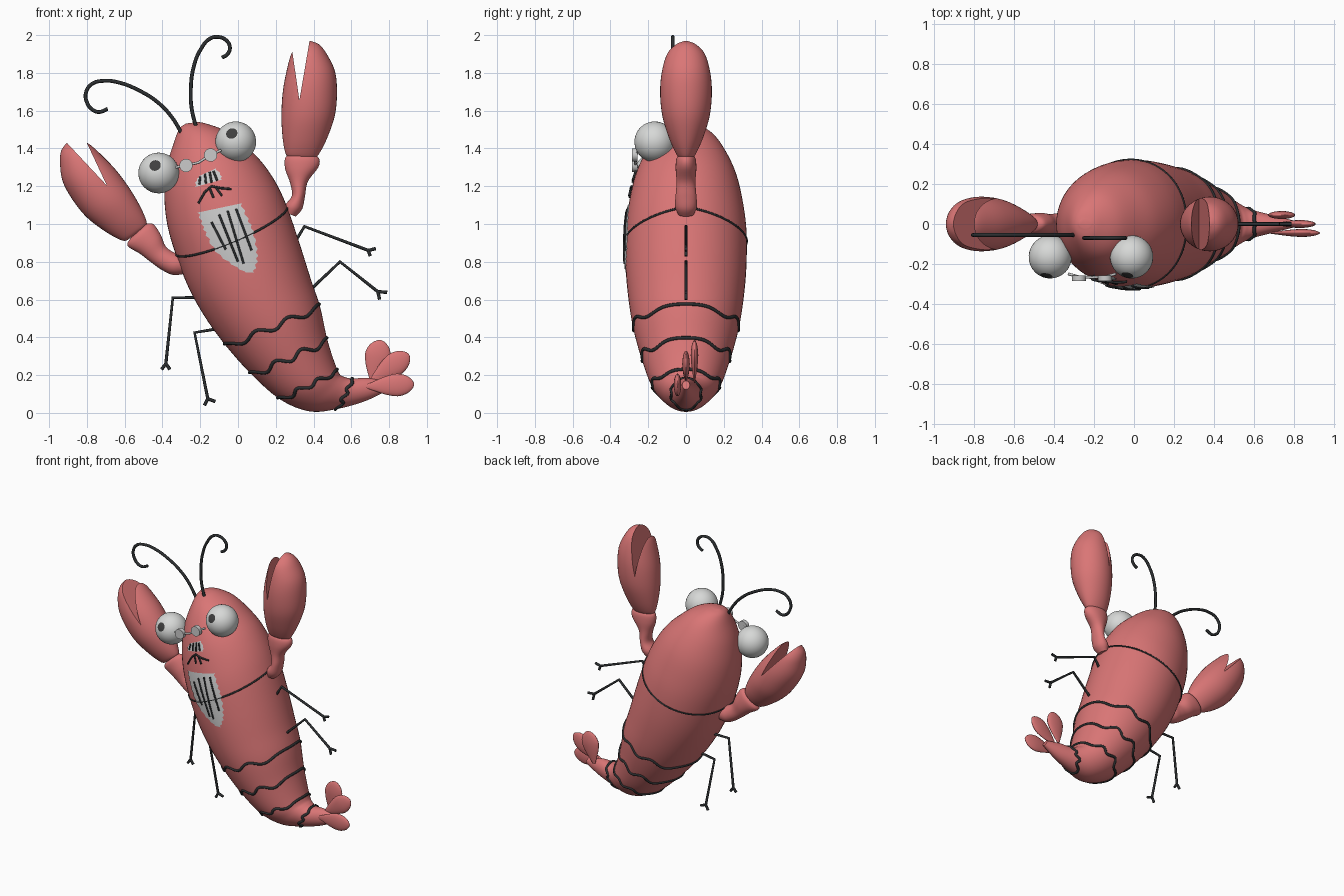
import bpy, bmesh, math
from mathutils import Vector, Matrix

if "Cube" in bpy.data.objects:
    bpy.data.objects.remove(bpy.data.objects["Cube"])


def material(name, r, g, b):
    m = bpy.data.materials.new(name)
    m.use_nodes = True
    m.diffuse_color = (r, g, b, 1)
    m.node_tree.nodes["Principled BSDF"].inputs["Base Color"].default_value = (r, g, b, 1)
    return m


RED = material("shell red", .70, .18, .18)
WHITE = material("eye white", .68, .69, .68)
PALE = material("pale grey", .60, .60, .60)
DARK = material("line dark", .025, .028, .03)
PUPIL = material("pupil grey", .05, .05, .05)


def finish(name, bm, *mats, angle=40):
    bmesh.ops.recalc_face_normals(bm, faces=bm.faces)
    me = bpy.data.meshes.new(name)
    bm.to_mesh(me)
    bm.free()
    ob = bpy.data.objects.new(name, me)
    bpy.context.collection.objects.link(ob)
    for m in mats:
        me.materials.append(m)
    activate(ob)
    bpy.ops.object.shade_smooth_by_angle(angle=math.radians(angle))
    return ob


def activate(ob):
    bpy.ops.object.select_all(action='DESELECT')
    ob.select_set(True)
    bpy.context.view_layer.objects.active = ob


# A station is (left x, left z, right x, right z, half depth)
def station(st, t):
    i = max(0, min(int(t), len(st) - 2))
    f = t - i
    a, b, c, d = (Vector(st[max(0, min(j, len(st) - 1))]) for j in range(i - 1, i + 3))
    return (b * 2 + (c - a) * f + (a * 2 - b * 5 + c * 4 - d) * f ** 2
            + (b * 3 - a - c * 3 + d) * f ** 3) / 2


def surface(st, t, ang, y=0):
    lx, lz, rx, rz, d = station(st, t)
    u = (1 + math.cos(ang)) / 2
    return Vector((lx + (rx - lx) * u, y - d * math.sin(ang), lz + (rz - lz) * u))


def loft(name, st, mat=RED, y=0, sides=40, steps=5):
    bm = bmesh.new()
    rings = []
    for k in range((len(st) - 1) * steps + 1):
        rings.append([bm.verts.new(surface(st, k / steps, math.tau * j / sides, y))
                      for j in range(sides)])
    for a, b in zip(rings, rings[1:]):
        for j in range(sides):
            bm.faces.new((a[j], a[j - 1], b[j - 1], b[j]))
    bm.faces.new(rings[0])
    bm.faces.new(rings[-1][::-1])
    return finish(name, bm, mat)


def tube(name, paths, radius, mat=DARK, closed=False, kind='POLY'):
    cu = bpy.data.curves.new(name, 'CURVE')
    cu.dimensions = '3D'
    cu.bevel_depth = radius
    cu.bevel_resolution = 2
    cu.use_fill_caps = True
    for path in paths:
        sp = cu.splines.new(kind)
        if kind == 'BEZIER':
            sp.bezier_points.add(len(path) - 1)
            for p, co in zip(sp.bezier_points, path):
                p.co = co
                p.handle_left_type = p.handle_right_type = 'AUTO'
        else:
            sp.points.add(len(path) - 1)
            for p, co in zip(sp.points, path):
                p.co = (*co, 1)
        sp.use_cyclic_u = closed
    cu.materials.append(mat)
    ob = bpy.data.objects.new(name, cu)
    bpy.context.collection.objects.link(ob)
    activate(ob)
    bpy.ops.object.convert(target='MESH')
    return ob


# Body, swept from head to tail
BODY = [(-.275, 1.532, -.215, 1.54, .02), (-.31, 1.505, -.17, 1.532, .08),
        (-.34, 1.43, -.07, 1.495, .155), (-.375, 1.31, .03, 1.42, .22),
        (-.39, 1.16, .12, 1.335, .27), (-.375, 1.0, .20, 1.22, .302),
        (-.33, .84, .26, 1.09, .32), (-.26, .66, .325, .90, .32),
        (-.17, .50, .385, .71, .305), (-.06, .35, .435, .56, .28),
        (.075, .20, .475, .38, .235), (.225, .07, .53, .22, .18),
        (.38, .008, .565, .19, .125), (.53, .022, .61, .182, .078),
        (.68, .065, .68, .185, .048), (.80, .125, .78, .17, .02)]
loft("body", BODY, sides=56, steps=6)


# Shell seams: one arched, four wavy
def seam(t, dip, wave):
    pts = []
    for j in range(120):
        a = math.tau * j / 120
        pts.append(surface(BODY, t + dip * abs(math.sin(a))
                           + wave * math.cos(3 * math.pi * math.cos(a)), a))
    return pts


tube("shell_seams", [seam(6, .32, 0)], .006, closed=True)
tube("tail_seams", [seam(9, 0, .1), seam(10, 0, .1), seam(11, 0, .1), seam(13, 0, .1)],
     .009, closed=True)


def on_front(x, z, lift=0):
    """Point on the front of the body at x, z."""
    best = (9, 0)
    for k in range(100, 1200):
        lx, lz, rx, rz, d = station(BODY, k / 100)
        w, h = rx - lx, rz - lz
        n = w * w + h * h
        u = 2 * ((x - lx) * w + (z - lz) * h) / n - 1
        off = abs((x - lx) * h - (z - lz) * w) / math.sqrt(n)
        if off < best[0]:
            best = (off, d * math.sqrt(max(0, 1 - u * u)))
    return Vector((x, -best[1] - lift, z))


# Painted plates hugging the body, from rows of left and right edge points
def plate(name, rows, cols=10, steps=4, jag=.006):
    bm = bmesh.new()
    grid = []
    for k in range((len(rows) - 1) * steps + 1):
        lx, lz, rx, rz = station(rows, k / steps)
        e = jag * (-1) ** k
        lx, rx = lx - e, rx + e
        grid.append([bm.verts.new(on_front(lx + (rx - lx) * c / cols, lz + (rz - lz) * c / cols, .005))
                     for c in range(cols + 1)])
    for a, b in zip(grid, grid[1:]):
        for c in range(cols):
            bm.faces.new((a[c], a[c + 1], b[c + 1], b[c]))
    return finish(name, bm, PALE)


def stroke(x0, z0, x1, z1, lift=.006):
    return [on_front(x0 + (x1 - x0) * i / 6, z0 + (z1 - z0) * i / 6, lift) for i in range(7)]


plate("chest_patch", [(-.21, 1.06, .015, 1.11), (-.19, 1.0, .05, 1.03), (-.165, .94, .08, .96),
                      (-.116, .854, .098, .87), (-.03, .785, .1, .80), (.045, .742, .08, .742)])
tube("chest_strokes", [stroke(-.14, 1.01, -.065, .865), stroke(-.10, 1.05, .0, .80),
                       stroke(-.055, 1.07, .03, .79), stroke(-.01, 1.08, .072, .86)], .006)
plate("teeth", [(-.20, 1.255, -.12, 1.295), (-.22, 1.23, -.09, 1.26), (-.225, 1.195, -.09, 1.235)],
      steps=3, jag=.004)
tube("teeth_strokes", [stroke(-.20, 1.25, -.205, 1.21), stroke(-.175, 1.265, -.17, 1.215),
                       stroke(-.15, 1.275, -.14, 1.22), stroke(-.13, 1.28, -.11, 1.23)], .006)
tube("whiskers", [stroke(-.14, 1.2, -.175, 1.17), stroke(-.175, 1.17, -.21, 1.11),
                  stroke(-.14, 1.2, -.09, 1.19), stroke(-.09, 1.19, -.035, 1.185),
                  stroke(-.15, 1.19, -.13, 1.14), stroke(-.115, 1.19, -.085, 1.15)], .006)


# Eyes, with the pole turned to the pupil
def eye(name, x, z, aim):
    bm = bmesh.new()
    bmesh.ops.create_uvsphere(bm, u_segments=32, v_segments=22, radius=.108)
    for f in bm.faces:
        f.material_index = int(f.calc_center_median().normalized().z > math.cos(math.radians(16.4)))
    turn = Vector(aim).to_track_quat('Z', 'Y').to_matrix().to_4x4()
    bm.transform(Matrix.Translation((x, -.165, z)) @ turn)
    finish(name, bm, WHITE, PUPIL)


eye("right_eye", -.42, 1.27, (-.18, -.9, .38))
eye("left_eye", -.012, 1.435, (-.2, -.87, .42))

# Round nose studs with a thin bridge
for name, x, z in (("right_stud", -.275, 1.31), ("left_stud", -.145, 1.365)):
    bm = bmesh.new()
    bmesh.ops.create_cone(bm, cap_ends=True, segments=28, radius1=.035, radius2=.035, depth=.028,
                          matrix=Matrix.Translation((x, -.271, z)) @ Matrix.Rotation(math.pi / 2, 4, 'X'))
    finish(name, bm, PALE)
tube("stud_bridge", [[(-.33, -.25, 1.30), (-.275, -.265, 1.31), (-.21, -.268, 1.325),
                      (-.145, -.265, 1.365), (-.09, -.25, 1.39)]], .007, PALE)


# Antennae
def flat(points, y):
    return [(x, y, z) for x, z in points]


tube("left_antenna", [flat([(-.215, 1.49), (-.245, 1.61), (-.25, 1.71), (-.235, 1.83), (-.2, 1.92),
                            (-.15, 1.98), (-.105, 1.99), (-.06, 1.97), (-.043, 1.935),
                            (-.055, 1.90), (-.085, 1.88)], -.07)], .01, kind='BEZIER')
tube("right_antenna", [flat([(-.295, 1.475), (-.35, 1.565), (-.42, 1.64), (-.52, 1.705), (-.635, 1.75),
                             (-.71, 1.758), (-.775, 1.74), (-.805, 1.695), (-.80, 1.645),
                             (-.77, 1.605), (-.735, 1.593), (-.69, 1.61)], -.055)], .01, kind='BEZIER')

# Arms
loft("left_arm", [(.28, 1.375, .40, 1.37, .03), (.25, 1.35, .43, 1.345, .05), (.25, 1.29, .425, 1.30, .055),
                  (.275, 1.22, .37, 1.225, .05), (.285, 1.15, .355, 1.15, .055),
                  (.25, 1.10, .34, 1.08, .058), (.25, 1.06, .305, 1.04, .04)])
loft("right_arm", [(-.565, .93, -.49, 1.0, .03), (-.585, .885, -.45, 1.0, .05), (-.52, .843, -.41, .945, .055),
                   (-.46, .797, -.385, .885, .05), (-.40, .755, -.35, .855, .055),
                   (-.34, .73, -.31, .84, .058), (-.26, .74, -.26, .83, .04)])

# Claws: egg with a wedge cut out of the end
CLAW = [(.275, 1.35, .40, 1.345, .03), (.253, 1.37, .425, 1.365, .05), (.237, 1.45, .47, 1.45, .088),
        (.23, 1.565, .513, 1.575, .125), (.236, 1.69, .524, 1.70, .137), (.255, 1.80, .513, 1.81, .128),
        (.282, 1.90, .47, 1.90, .10), (.32, 1.948, .43, 1.95, .055), (.36, 1.968, .385, 1.969, .012)]


def claw(name, move):
    ob = loft(name, CLAW)
    bm = bmesh.new()
    a, b = ([bm.verts.new((x, y, z)) for x, z in ((.325, 1.655), (.39, 2.035), (.275, 2.0))] for y in (-.3, .3))
    bm.faces.new(a)
    bm.faces.new(b)
    for i in range(3):
        bm.faces.new((a[i], a[i - 1], b[i - 1], b[i]))
    cutter = finish("claw_cutter", bm, RED)
    cutter.hide_render = True
    mod = ob.modifiers.new("notch", 'BOOLEAN')
    mod.operation, mod.solver, mod.object = 'DIFFERENCE', 'EXACT', cutter
    activate(ob)
    bpy.ops.object.modifier_apply(modifier=mod.name)
    bpy.data.objects.remove(cutter)
    ob.data.transform(move)
    if move.determinant() < 0:
        ob.data.flip_normals()
    bpy.ops.object.shade_smooth_by_angle(angle=math.radians(35))


claw("left_claw", Matrix())
claw("right_claw", Matrix.Translation((-.542, 0, .955)) @ Matrix.Rotation(math.radians(-33.4), 4, 'Y')
     @ Matrix.Diagonal((-.97, 1, .97, 1)) @ Matrix.Translation((-.335, 0, -1.355)))

# Legs: hip, knee, ankle and two toes
for name, hip, knee, ankle, toe1, toe2 in (
        ("left_front_leg", (.28, .87), (.352, .987), (.69, .86), (.73, .87), (.70, .83)),
        ("left_rear_leg", (.36, .63), (.54, .80), (.74, .642), (.79, .638), (.75, .60)),
        ("right_front_leg", (-.15, .61), (-.345, .61), (-.382, .26), (-.405, .23), (-.36, .23)),
        ("right_rear_leg", (-.08, .45), (-.23, .425), (-.16, .075), (-.178, .04), (-.12, .06))):
    tube(name, [flat([hip, knee, ankle, toe1], 0), flat([ankle, toe2], 0)], .009)


# Tail fan
def lobe(name, x0, z0, x1, z1, width, y):
    axis = Vector((x1 - x0, z1 - z0))
    side = Vector((axis.y, -axis.x)).normalized() * width
    st = []
    for f, w in ((0, .15), (.15, .4), (.4, .8), (.65, 1), (.85, .78), (.96, .4), (1, .08)):
        c = Vector((x0, z0)) + axis * f
        st.append((*(c - side * w), *(c + side * w), .02 * w))
    loft(name, st, y=y, sides=24, steps=3)


lobe("upper_tail_lobe", .71, .16, .757, .385, .068, .045)
lobe("middle_tail_lobe", .70, .165, .905, .31, .062, 0)
lobe("lower_tail_lobe", .68, .14, .932, .152, .06, -.045)
